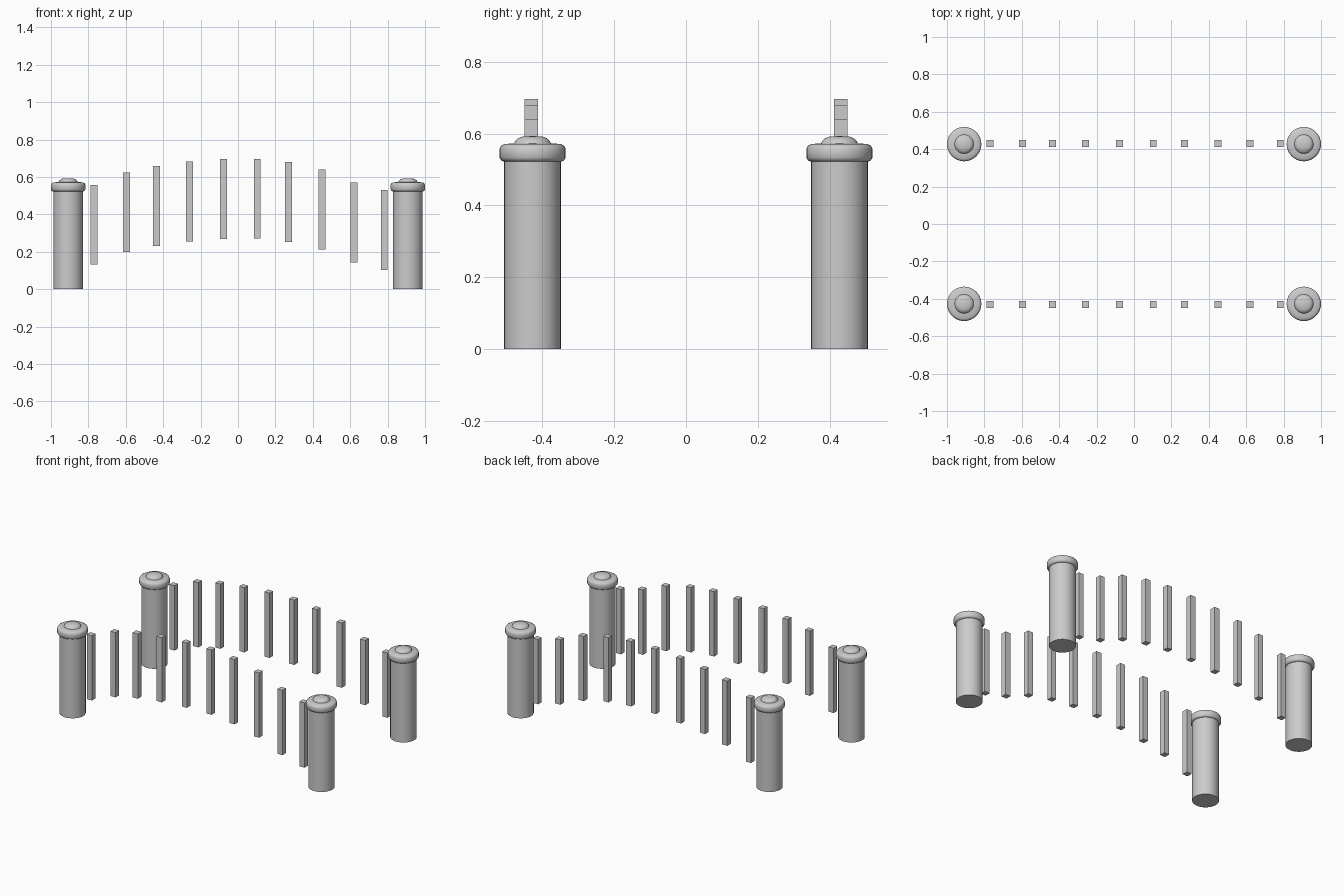
import bpy, bmesh, math

if "Cube" in bpy.data.objects:
    bpy.data.objects.remove(bpy.data.objects["Cube"])

POST_X, ROW_Y = 0.908, 0.427
SIDES = 32


def finish(name, bm):
    bmesh.ops.recalc_face_normals(bm, faces=bm.faces)
    mesh = bpy.data.meshes.new(name)
    bm.to_mesh(mesh)
    bm.free()
    obj = bpy.data.objects.new(name, mesh)
    bpy.context.collection.objects.link(obj)
    return obj


def lathe(name, profile, x, y):
    """Revolve an (r, z) profile that starts and ends on the axis."""
    bm = bmesh.new()
    verts = [bm.verts.new((r, 0, z)) for r, z in profile]
    edges = [bm.edges.new(pair) for pair in zip(verts, verts[1:])]
    bmesh.ops.spin(bm, geom=verts + edges, cent=(0, 0, 0), axis=(0, 0, 1),
                   angle=math.tau, steps=SIDES, use_duplicate=False)
    bmesh.ops.remove_doubles(bm, verts=bm.verts, dist=1e-4)
    obj = finish(name, bm)
    obj.location = (x, y, 0)
    bpy.ops.object.select_all(action='DESELECT')
    bpy.context.view_layer.objects.active = obj
    obj.select_set(True)
    bpy.ops.object.shade_smooth_by_angle(angle=math.radians(40))
    return obj


def box(name, center, size):
    bm = bmesh.new()
    bmesh.ops.create_cube(bm, size=1)
    bmesh.ops.scale(bm, vec=size, verts=bm.verts)
    obj = finish(name, bm)
    obj.location = center
    return obj


shaft = [(0, 0), (0.079, 0), (0.079, 0.525), (0, 0.525)]
# Rounded collar with a low button dome on top
cap = [(0, 0.522), (0.079, 0.522), (0.087, 0.525), (0.092, 0.533),
       (0.092, 0.557), (0.088, 0.566), (0.079, 0.571), (0.051, 0.573),
       (0.048, 0.580), (0.040, 0.587), (0.028, 0.592), (0, 0.593)]

# Balusters: x position and top height, following the arch of the bridge
balusters = [(-0.770, 0.558), (-0.597, 0.625), (-0.435, 0.659), (-0.260, 0.682),
             (-0.077, 0.695), (0.103, 0.697), (0.270, 0.679), (0.450, 0.639),
             (0.621, 0.570), (0.782, 0.530)]
WIDTH, LENGTH = 0.037, 0.427

for side, sy in (("front", -1), ("back", 1)):
    # Corner posts and caps
    for end, sx in (("left", -1), ("right", 1)):
        lathe(f"{side}_{end}_post", shaft, sx * POST_X, sy * ROW_Y)
        lathe(f"{side}_{end}_post_cap", cap, sx * POST_X, sy * ROW_Y)
    # Row of balusters
    for i, (x, top) in enumerate(balusters, 1):
        box(f"{side}_baluster_{i}", (x, sy * 0.431, top - LENGTH / 2),
            (WIDTH, WIDTH, LENGTH))
